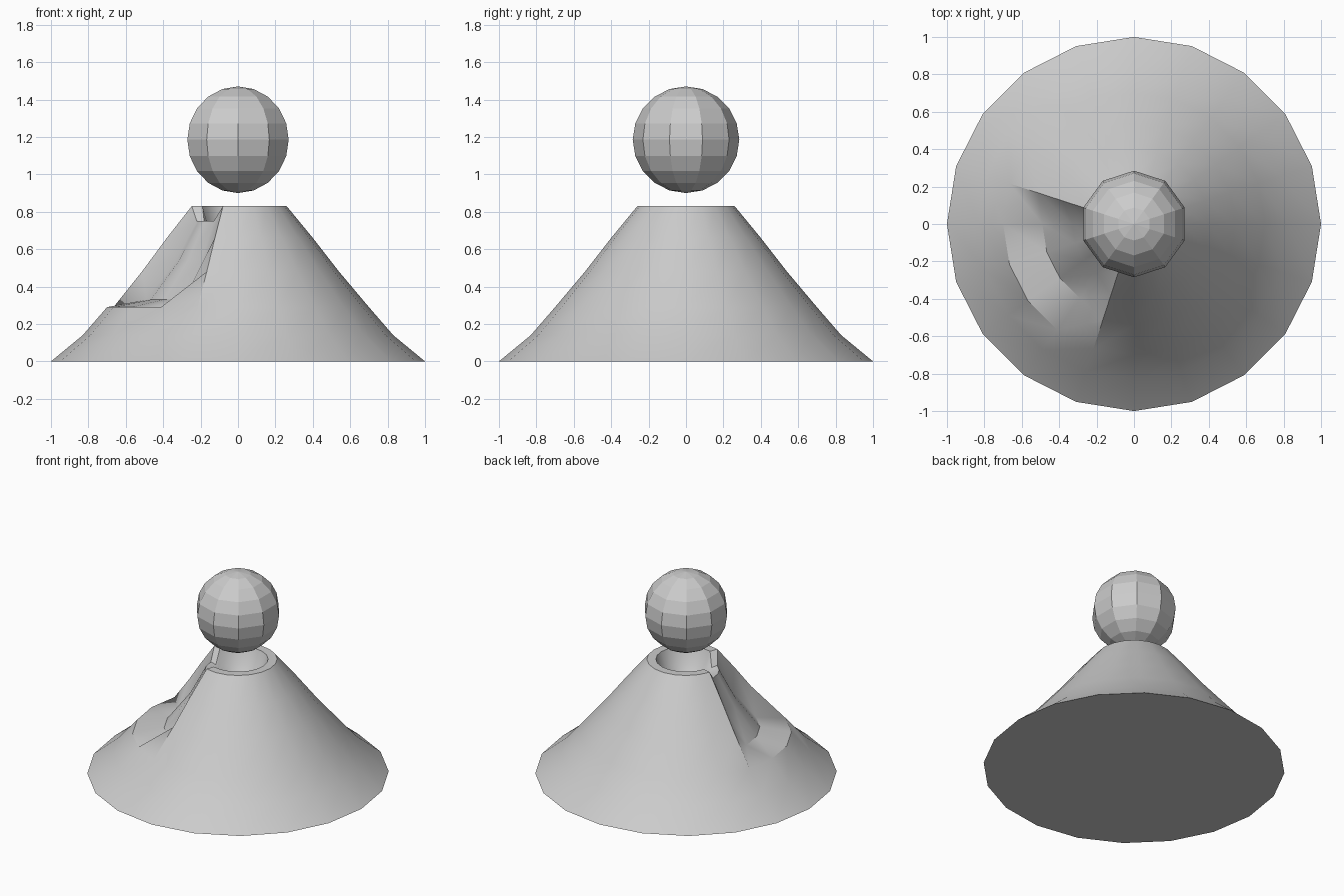
import bpy, bmesh, math

if "Cube" in bpy.data.objects:
    bpy.data.objects.remove(bpy.data.objects["Cube"])

SIDES = 20
# Outer slope, flat lip, then the crater (radius, height)
PROFILE = [(1.0, 0.0), (0.83, 0.14), (0.70, 0.29), (0.54, 0.48), (0.40, 0.66),
           (0.26, 0.83), (0.20, 0.83), (0.16, 0.72), (0.10, 0.65)]
# Lava channel: profile rows pushed in and down on four columns
CHANNEL_COLUMNS = (10, 11, 12, 13)
CHANNEL_ROWS = {3: (0.49, 0.33), 4: (0.33, 0.54), 5: (0.22, 0.75), 6: (0.18, 0.74)}


def make_object(name, bm):
    bmesh.ops.recalc_face_normals(bm, faces=bm.faces)
    mesh = bpy.data.meshes.new(name)
    bm.to_mesh(mesh)
    bm.free()
    obj = bpy.data.objects.new(name, mesh)
    bpy.context.collection.objects.link(obj)
    return obj


# Volcano cone with crater and channel
bm = bmesh.new()
rings = []
for row, point in enumerate(PROFILE):
    ring = []
    for col in range(SIDES):
        r, z = point
        if row in CHANNEL_ROWS and col in CHANNEL_COLUMNS:
            r, z = CHANNEL_ROWS[row]
        a = 2 * math.pi * col / SIDES
        ring.append(bm.verts.new((r * math.cos(a), r * math.sin(a), z)))
    rings.append(ring)
for low, high in zip(rings, rings[1:]):
    for i in range(SIDES):
        j = (i + 1) % SIDES
        bm.faces.new((low[i], low[j], high[j], high[i]))
bm.faces.new(rings[0][::-1])
bm.faces.new(rings[-1])
volcano = make_object("volcano_cone", bm)
bpy.context.view_layer.objects.active = volcano
volcano.select_set(True)
bpy.ops.object.shade_smooth_by_angle(angle=math.radians(35))
volcano.select_set(False)

# Faceted ball floating over the crater
bm = bmesh.new()
bmesh.ops.create_uvsphere(bm, u_segments=10, v_segments=10, radius=0.285)
ball = make_object("floating_ball", bm)
ball.location.z = 1.185
